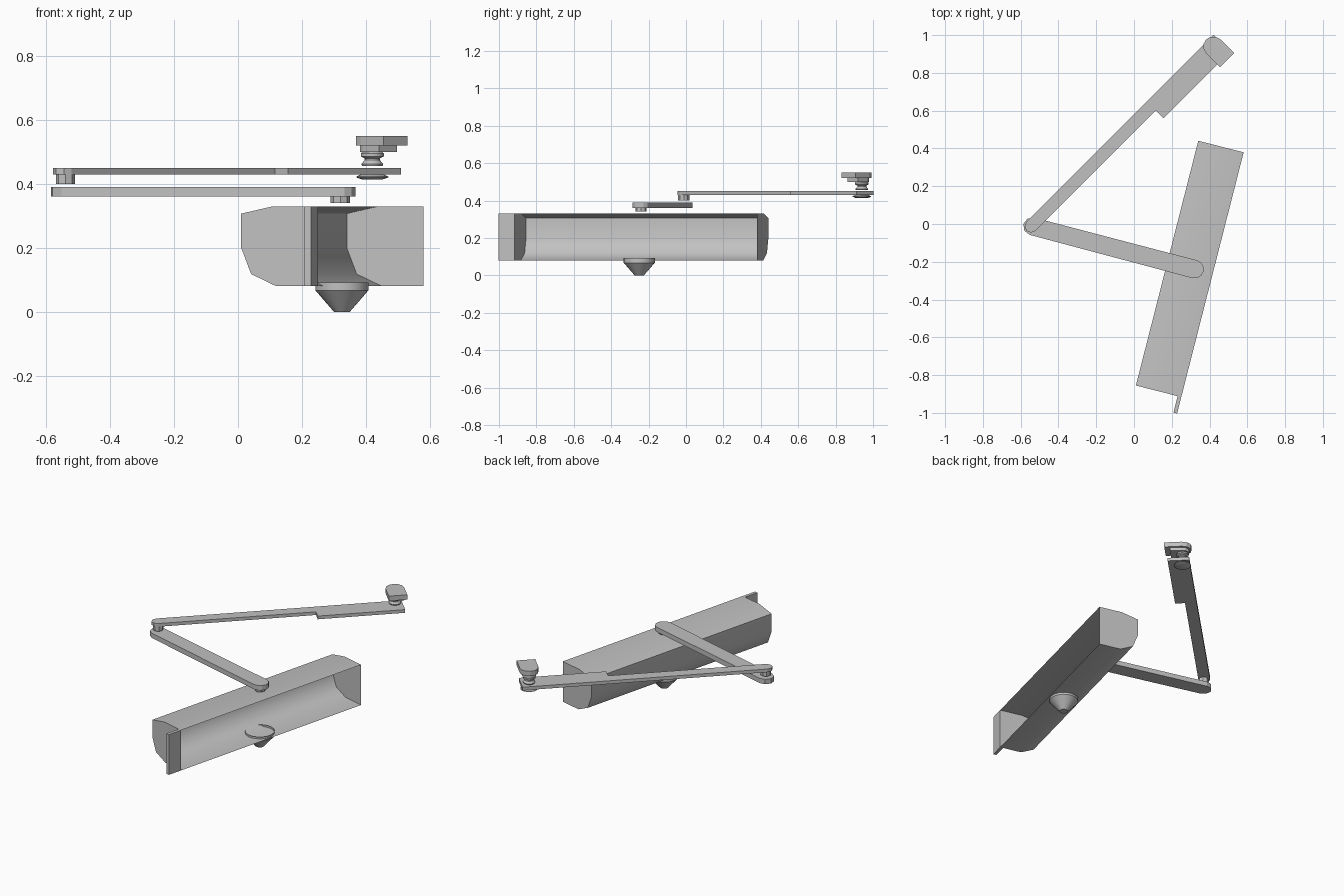
import bpy, bmesh, math
from mathutils import Matrix, Vector

if "Cube" in bpy.data.objects:
    bpy.data.objects.remove(bpy.data.objects["Cube"])

metal = bpy.data.materials.new("grey_metal")
metal.use_nodes = True
GREY = (0.53, 0.53, 0.53, 1)
metal.diffuse_color = GREY
metal.node_tree.nodes["Principled BSDF"].inputs["Base Color"].default_value = GREY


def finish(name, bm, x=0, y=0, turn=0, smooth=None, fix=True):
    """Turn a bmesh into a placed object."""
    if fix:
        bmesh.ops.recalc_face_normals(bm, faces=bm.faces)
    bm.transform(Matrix.Translation((x, y, 0)) @ Matrix.Rotation(math.radians(turn), 4, "Z"))
    mesh = bpy.data.meshes.new(name)
    bm.to_mesh(mesh)
    bm.free()
    mesh.materials.append(metal)
    obj = bpy.data.objects.new(name, mesh)
    bpy.context.collection.objects.link(obj)
    if smooth:
        bpy.ops.object.select_all(action="DESELECT")
        obj.select_set(True)
        bpy.context.view_layer.objects.active = obj
        bpy.ops.object.shade_smooth_by_angle(angle=math.radians(smooth))


def slab(name, outline, z0, z1, **place):
    """Extrude a flat outline between two heights."""
    bm = bmesh.new()
    face = bm.faces.new([bm.verts.new((u, v, z0)) for u, v in outline])
    new = bmesh.ops.extrude_face_region(bm, geom=[face])["geom"]
    top = [g for g in new if isinstance(g, bmesh.types.BMVert)]
    bmesh.ops.translate(bm, verts=top, vec=(0, 0, z1 - z0))
    finish(name, bm, **place)


def lathe(name, profile, x, y, sides, caps=True, smooth=None):
    """Stack rings of (radius, height)."""
    bm = bmesh.new()
    rings = [[bm.verts.new((r * math.cos(math.tau * i / sides), r * math.sin(math.tau * i / sides), z))
              for i in range(sides)] for r, z in profile]
    for a, b in zip(rings, rings[1:]):
        for i in range(sides):
            j = (i + 1) % sides
            bm.faces.new((a[i], a[j], b[j], b[i]))
    bm.faces.new(rings[0][::-1])
    if caps:
        bm.faces.new(rings[-1])
    finish(name, bm, x, y, smooth=smooth)


def arc(cx, cy, r, start, end, steps):
    angles = [math.radians(start + (end - start) * i / steps) for i in range(steps + 1)]
    return [(cx + r * math.cos(a), cy + r * math.sin(a)) for a in angles]


# Cover: thin shell, open along its mounting side, closed at both ends
BODY = dict(x=0.01, y=-0.855, turn=-14.3)
LENGTH, WIDTH = 1.337, 0.248
section = [(WIDTH, 0.33), (0.103, 0.33), (0, 0.307), (0, 0.2), (0.032, 0.118), (0.113, 0.08), (WIDTH, 0.08)]
bm = bmesh.new()
front, back = [[bm.verts.new((u, v, z)) for u, z in section] for v in (0, LENGTH)]
for i in range(len(section) - 1):
    bm.faces.new((front[i], front[i + 1], back[i + 1], back[i]))
bm.faces.new(front[::-1])
bm.faces.new(back)
bmesh.ops.recalc_face_normals(bm, faces=bm.faces)
if min(bm.faces, key=lambda f: f.calc_center_median().x).normal.x > 0:
    bmesh.ops.reverse_faces(bm, faces=bm.faces)
finish("cover", bm, smooth=60, fix=False, **BODY)

# Small mounting tab beyond the front end
slab("mounting_tab", [(WIDTH - 0.02, -0.09), (WIDTH, -0.09), (WIDTH, 0), (WIDTH - 0.02, 0)], 0.08, 0.33, **BODY)

# Conical nut below and spindle above the cover
PIVOT = (0.325, -0.25)
lathe("cone_nut", [(0.025, 0), (0.083, 0.067), (0.083, 0.092)], *PIVOT, 24, caps=False, smooth=30)
lathe("spindle", [(0.03, 0.34), (0.03, 0.36)], 0.32, -0.24, 8)

# Lower arm with rounded ends
REACH = 0.89
slab("lower_arm", arc(REACH, 0, 0.049, -90, 90, 6) + arc(0, 0, 0.047, 90, 270, 4),
     0.36, 0.39, x=-0.54, y=-0.012, turn=-14.8)

# Elbow pin and upper arm with its wider far half
ELBOW = (-0.54, -0.012)
lathe("elbow_pin", [(0.03, 0.40), (0.03, 0.43)], *ELBOW, 8)
slab("upper_arm", arc(0, 0, 0.034, 90, 270, 4) +
     [(0.9, -0.034), (0.9, -0.092), (1.4, -0.092), (1.4, 0.034)],
     0.43, 0.45, x=-0.545, y=-0.012, turn=45)

# Foot: washer, grooved stem, lower pad and D-shaped shoe
FOOT = (0.42, 0.94)
lathe("washer", [(0.03, 0.413), (0.05, 0.42), (0.05, 0.423), (0.035, 0.43)], *FOOT, 16, smooth=30)
lathe("stem", [(0.032, 0.456), (0.034, 0.462), (0.024, 0.474), (0.024, 0.48), (0.036, 0.486),
               (0.036, 0.495), (0.03, 0.5)], *FOOT, 16, smooth=30)
place = dict(x=FOOT[0], y=FOOT[1], turn=45)
for name, r, flat, z0, z1 in (("foot_pad", 0.04, -0.07, 0.5, 0.52), ("shoe", 0.053, -0.102, 0.52, 0.55)):
    slab(name, [(-r, flat), (r, flat)] + arc(0, 0, r, 0, 180, 6), z0, z1, **place)
